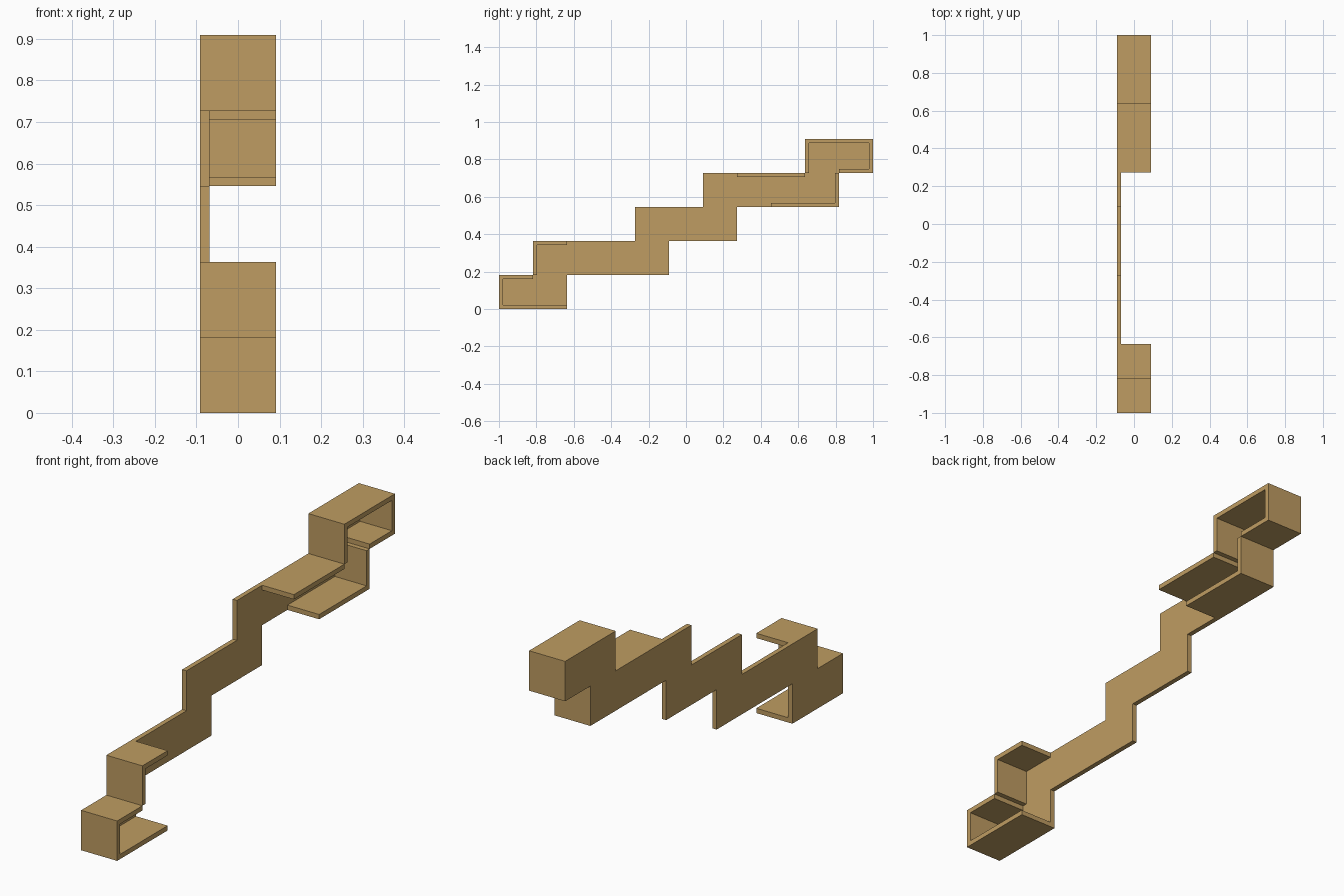
import bpy
import bmesh
from mathutils import Vector

if "Cube" in bpy.data.objects:
    bpy.data.objects.remove(bpy.data.objects["Cube"], do_unlink=True)

U = 2 / 11            # stair module: step height and half step depth
T = 0.12 * U          # board thickness
X0, X1 = -U / 2, U / 2

wood = bpy.data.materials.new("light wood")
wood.use_nodes = True
colour = (0.52, 0.335, 0.122, 1)
wood.diffuse_color = colour
wood.node_tree.nodes["Principled BSDF"].inputs["Base Color"].default_value = colour


def extrude_profile(name, points, x0, x1):
    """Extrude a closed (y, z) outline from x0 to x1."""
    bm = bmesh.new()
    face = bm.faces.new([bm.verts.new((x0, y, z)) for y, z in points])
    moved = bmesh.ops.extrude_face_region(bm, geom=[face])["geom"]
    bmesh.ops.translate(bm, vec=(x1 - x0, 0, 0),
                        verts=[v for v in moved if isinstance(v, bmesh.types.BMVert)])
    bmesh.ops.recalc_face_normals(bm, faces=bm.faces)
    mesh = bpy.data.meshes.new(name)
    bm.to_mesh(mesh)
    bm.free()
    mesh.materials.append(wood)
    obj = bpy.data.objects.new(name, mesh)
    bpy.context.collection.objects.link(obj)
    return obj


def grid(path):
    """Stair modules to (y, z) positions."""
    return [Vector((-1 + a * U, b * U)) for a, b in path]


def shelf(name, path):
    """Bent board following a right-angled path, thickened to its right side."""
    pts = grid(path)
    normals = []
    for p, q in zip(pts, pts[1:]):
        d = (q - p).normalized()
        normals.append(Vector((d.y, -d.x)))
    inner = []
    for i, p in enumerate(pts):
        near = normals[max(i - 1, 0):i + 1]
        inner.append(p + sum(near, Vector((0, 0))) * T)
    extrude_profile(name, pts + inner[::-1], X0 + T, X1)


# Stepped side panel: (start, end) of each course, bottom to top
courses = [(0, 2), (1, 5), (4, 7), (6, 10), (9, 11)]
front_edge, back_edge = [], []
for level, (a, b) in enumerate(courses):
    front_edge += [(a, level), (a, level + 1)]
    back_edge += [(b, level), (b, level + 1)]
extrude_profile("side_panel", grid(front_edge + back_edge[::-1]), X0, X0 + T)

# Bent shelf boards at the lower end
shelf("lower_front_shelf", [(2, 0), (0, 0), (0, 1), (1, 1)])
shelf("lower_upper_shelf", [(1, 1), (1, 2), (2, 2)])

# Bent shelf boards at the upper end
shelf("upper_box_shelf", [(9, 4), (9, 5), (11, 5), (11, 4), (10, 4)])
shelf("upper_lower_shelf", [(10, 4), (10, 3), (8, 3)])
shelf("upper_middle_shelf", [(7, 4), (9, 4)])
